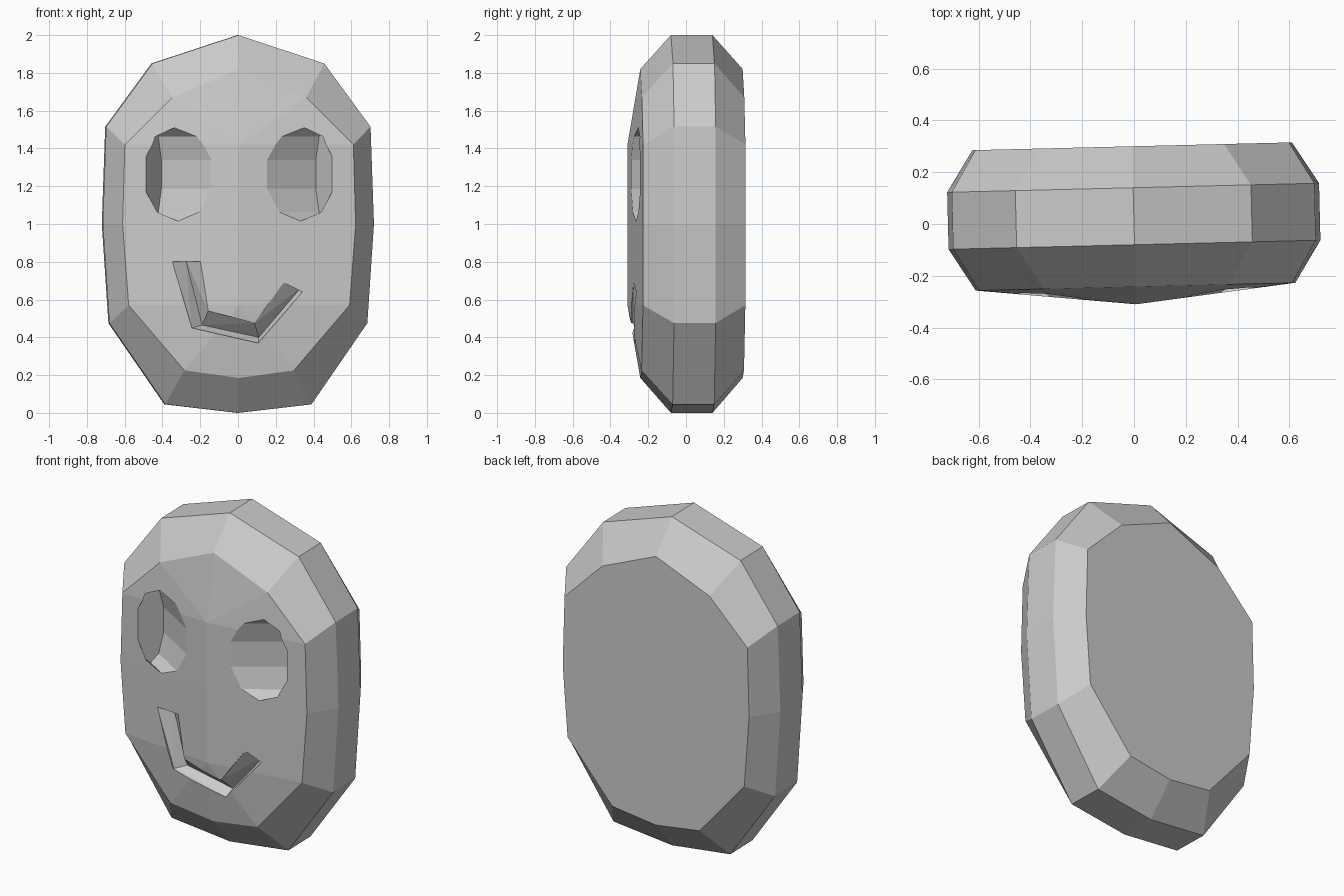
import bpy, bmesh, math
from mathutils import Matrix, Vector

cube = bpy.data.objects.get("Cube")
if cube:
    bpy.data.objects.remove(cube, do_unlink=True)

grey = bpy.data.materials.new("plain_grey")
grey.use_nodes = True
grey.diffuse_color = (0.6, 0.6, 0.6, 1)
grey.node_tree.nodes["Principled BSDF"].inputs["Base Color"].default_value = (0.6, 0.6, 0.6, 1)


def make_object(name, bm):
    bmesh.ops.recalc_face_normals(bm, faces=bm.faces)
    mesh = bpy.data.meshes.new(name)
    bm.to_mesh(mesh)
    bm.free()
    mesh.materials.append(grey)
    obj = bpy.data.objects.new(name, mesh)
    bpy.context.collection.objects.link(obj)
    return obj


def bridge(bm, a, b):
    for i in range(len(a)):
        j = (i + 1) % len(a)
        bm.faces.new((a[i], a[j], b[j], b[i]))


# Half outlines from the crown down to the chin
outer = [(0, 2.0), (.455, 1.85), (.70, 1.515), (.718, 1.0), (.683, .475), (.387, .045), (0, .0)]
inner = [(0, 1.82), (.355, 1.67), (.605, 1.42), (.617, 1.0), (.585, .57), (.29, .225), (0, .185)]


def ring(bm, half, y):
    full = half + [(-x, z) for x, z in half[-2:0:-1]]
    return [bm.verts.new((x, y, z)) for x, z in full]


# Head: bevelled slab with a ridged front
bm = bmesh.new()
rings = [ring(bm, half, y) for half, y in
         ((inner, -.242), (outer, -.08), (outer, .14), (inner, .30))]
for a, b in zip(rings, rings[1:]):
    bridge(bm, a, b)
bm.faces.new(rings[-1])
front = rings[0]
brow, nose, lip = [bm.verts.new((0, -.31, z)) for z in (1.42, 1.0, .57)]
for side in (front[:7], [front[0]] + front[:5:-1]):
    top, temple, upper, cheek, jaw, chin_side, chin = side
    for face in ((top, temple, brow), (temple, upper, brow), (brow, upper, cheek, nose),
                 (nose, cheek, jaw, lip), (lip, jaw, chin_side), (lip, chin_side, chin)):
        bm.faces.new(face)
head = make_object("head", bm)


# Eye sockets: flattened ten-sided cylinders slanting outwards
def eye_cutter(name, side):
    bm = bmesh.new()
    bmesh.ops.create_cone(bm, cap_ends=True, segments=10, radius1=1, radius2=1, depth=1)
    inward = Vector((side * .84, .54, 0)).normalized()
    across = Vector((inward.y, -inward.x, 0))
    floor = Vector((side * .452, -.192, 1.2625))
    for v in bm.verts:
        x, y, z = v.co
        v.co = floor + across * x * .0836 + Vector((0, 0, y * .2475)) + inward * (z - .5) * .6
    return make_object(name, bm)


# Smile: V-shaped groove along a bent path
def surface_y(x, z):
    return -.31 + .11 * abs(x) + max(0, .57 - z) * .17


def smile_cutter():
    low = [(-.355, .80), (-.25, .45), (.10, .37), (.335, .64)]
    fold = [(-.285, .82), (-.195, .465), (.105, .40), (.325, .66)]
    high = [(-.205, .80), (-.165, .54), (.08, .475), (.235, .69)]
    bm = bmesh.new()
    sections = []
    for (ax, az), (fx, fz), (bx, bz) in zip(low, fold, high):
        points = [(ax, -.4, az), (ax, surface_y(ax, az), az),
                  (fx, surface_y(fx, fz) + .06, fz),
                  (bx, surface_y(bx, bz), bz), (bx, -.4, bz)]
        sections.append([bm.verts.new(p) for p in points])
    for a, b in zip(sections, sections[1:]):
        bridge(bm, a, b)
    bm.faces.new(sections[0])
    bm.faces.new(sections[-1])
    bmesh.ops.triangulate(bm, faces=bm.faces)
    return make_object("smile_cutter", bm)


# Carve the features and turn the head slightly
cutters = [eye_cutter("right_eye_cutter", -1), eye_cutter("left_eye_cutter", 1), smile_cutter()]
for cutter in cutters:
    cutter.hide_render = True
    mod = head.modifiers.new(cutter.name, "BOOLEAN")
    mod.operation = "DIFFERENCE"
    mod.solver = "EXACT"
    mod.object = cutter
bpy.context.view_layer.update()
carved = bpy.data.meshes.new_from_object(head.evaluated_get(bpy.context.evaluated_depsgraph_get()))
head.modifiers.clear()
head.data = carved
carved.transform(Matrix.Rotation(math.radians(1.4), 4, "Z"))
for cutter in cutters:
    bpy.data.objects.remove(cutter, do_unlink=True)
